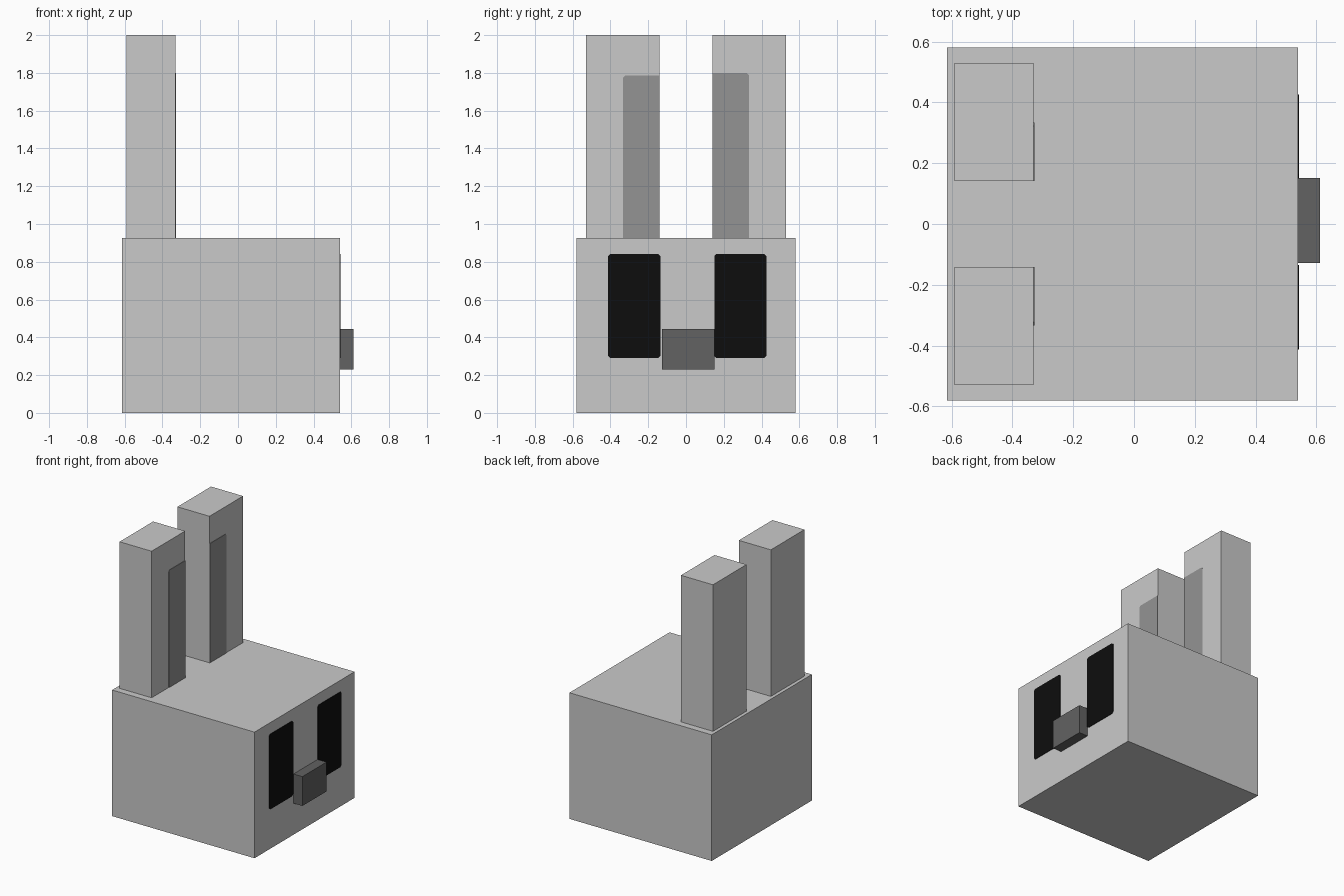
import bpy, bmesh

if "Cube" in bpy.data.objects:
    bpy.data.objects.remove(bpy.data.objects["Cube"])


def material(name, v):
    m = bpy.data.materials.new(name)
    m.diffuse_color = (v, v, v, 1)
    m.use_nodes = True
    m.node_tree.nodes["Principled BSDF"].inputs["Base Color"].default_value = m.diffuse_color
    return m


light_grey = material("light_grey", 0.59)
mid_grey = material("mid_grey", 0.292)
dark_grey = material("dark_grey", 0.122)
black = material("black", 0.004)


def finish(name, bm, mat):
    bmesh.ops.recalc_face_normals(bm, faces=bm.faces)
    me = bpy.data.meshes.new(name)
    bm.to_mesh(me)
    bm.free()
    me.materials.append(mat)
    ob = bpy.data.objects.new(name, me)
    bpy.context.collection.objects.link(ob)
    return ob


def box(name, x, y, z, mat):
    """Box from (min, max) ranges."""
    bm = bmesh.new()
    bmesh.ops.create_cube(bm, size=1)
    for v in bm.verts:
        v.co = [r[0] if c < 0 else r[1] for c, r in zip(v.co, (x, y, z))]
    return finish(name, bm, mat)


def plate(name, x, outline, mat, t=0.003):
    """Thin painted plate on a face pointing along +x."""
    bm = bmesh.new()
    face = bm.faces.new([bm.verts.new((x, y, z)) for y, z in outline])
    ext = bmesh.ops.extrude_face_region(bm, geom=[face])["geom"]
    moved = [g for g in ext if isinstance(g, bmesh.types.BMVert)]
    bmesh.ops.translate(bm, verts=moved, vec=(t, 0, 0))
    return finish(name, bm, mat)


# Head block and nose
box("head", (-0.615, 0.54), (-0.58, 0.58), (0, 0.925), light_grey)
box("nose", (0.54, 0.612), (-0.128, 0.152), (0.23, 0.445), dark_grey)

# Eyes: black panels with clipped corners
c = 0.012
for side, y0, y1 in (("right", -0.413, -0.135), ("left", 0.15, 0.425)):
    z0, z1 = 0.29, 0.842
    plate(side + "_eye", 0.54,
          [(y0 + c, z0), (y1 - c, z0), (y1, z0 + c), (y1, z1 - c),
           (y1 - c, z1), (y0 + c, z1), (y0, z1 - c), (y0, z0 + c)], black)

# Ears with darker inner panels running along the inner edge
for side, s, top in (("right", -1, 1.785), ("left", 1, 1.80)):
    box(side + "_ear", (-0.59, -0.33), sorted((s * 0.141, s * 0.53)),
        (0.925, 2.0), light_grey)
    plate(side + "_inner_ear", -0.33,
          [(s * 0.141, 0.925), (s * 0.334, 0.925), (s * 0.334, top - c),
           (s * (0.334 - c), top), (s * 0.141, top)], mid_grey)
